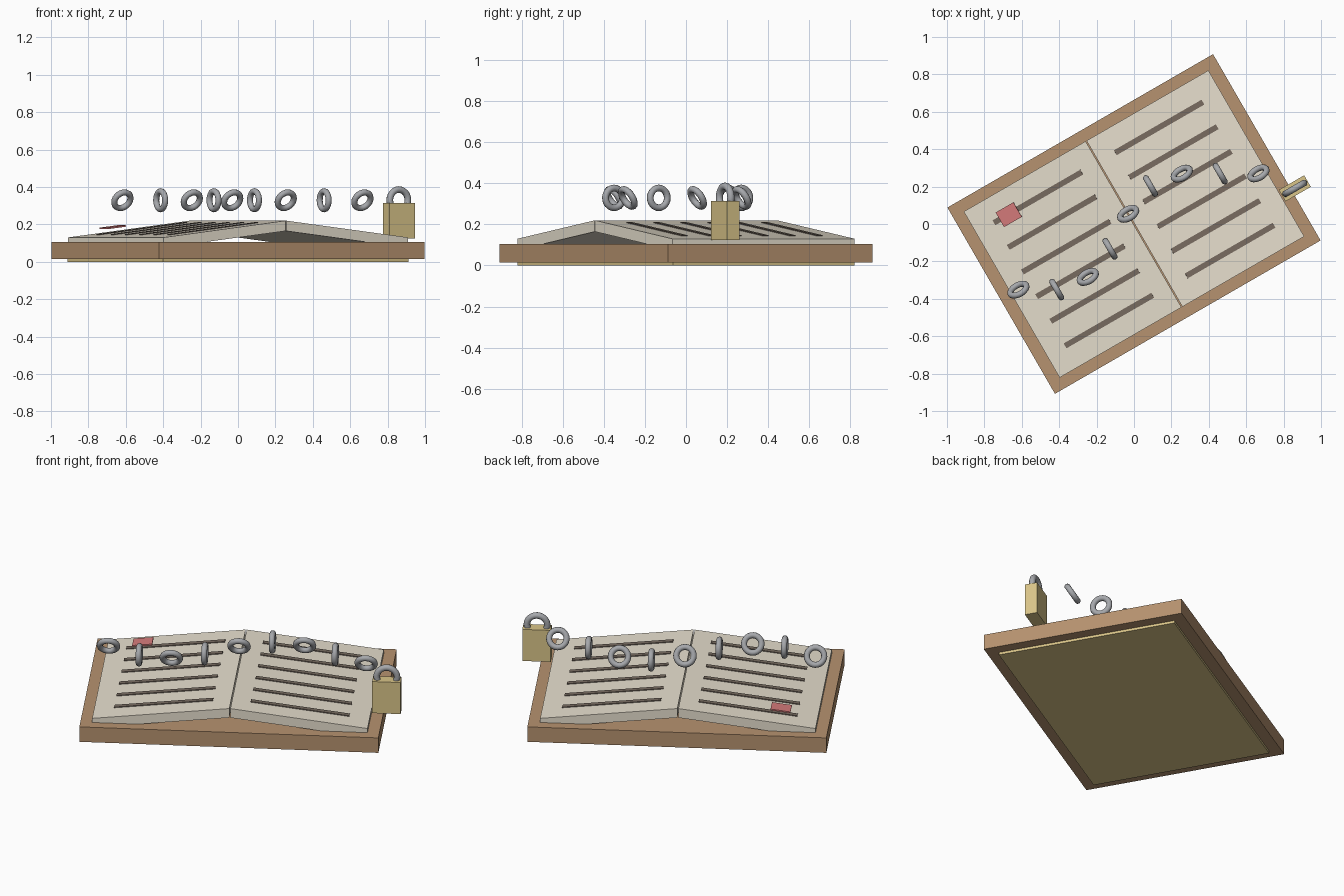
import bpy, bmesh
from math import radians, sin, atan, pi
from mathutils import Matrix

if "Cube" in bpy.data.objects:
    bpy.data.objects.remove(bpy.data.objects["Cube"])

TURN = Matrix.Rotation(radians(30), 4, 'Z')   # whole book is turned on the table
SLOPE = 0.09 / 0.755                          # fall of each page from the spine


def material(name, rgb):
    m = bpy.data.materials.new(name)
    m.diffuse_color = (*rgb, 1)
    m.use_nodes = True
    m.node_tree.nodes["Principled BSDF"].inputs["Base Color"].default_value = m.diffuse_color
    return m


LEATHER = material("leather", (0.47, 0.29, 0.16))
PAPER = material("paper", (0.80, 0.74, 0.62))
INK = material("ink", (0.19, 0.15, 0.12))
RED = material("red", (0.68, 0.20, 0.20))
BRASS = material("brass", (0.70, 0.56, 0.25))
IRON = material("iron", (0.38, 0.39, 0.41))


def finish(ob, name, mat, loc, rot=Matrix()):
    ob.name = name
    ob.data.materials.append(mat)
    ob.matrix_world = TURN @ Matrix.Translation(loc) @ rot
    return ob


def box(name, mat, loc, size, rot=Matrix()):
    bm = bmesh.new()
    bmesh.ops.create_cube(bm, size=1)
    bmesh.ops.scale(bm, vec=size, verts=bm.verts)
    me = bpy.data.meshes.new(name)
    bm.to_mesh(me)
    bm.free()
    ob = bpy.data.objects.new(name, me)
    bpy.context.collection.objects.link(ob)
    return finish(ob, name, mat, loc, rot)


def ring(name, loc, major, minor, rot):
    bpy.ops.mesh.primitive_torus_add(major_radius=major, minor_radius=minor,
                                     major_segments=24, minor_segments=10)
    bpy.ops.object.shade_smooth_by_angle(angle=radians(50))
    return finish(bpy.context.object, name, IRON, loc, rot)


def page_z(u):
    return 0.22 - SLOPE * abs(u)


# cover and the brass plate beneath it
box("cover", LEATHER, (0, 0, 0.06), (1.64, 1.15, 0.09))
box("base_plate", BRASS, (0, 0, 0.01), (1.515, 1.02, 0.02))

for side, s in (("left", -1), ("right", 1)):
    # sloping page block, lifted off the cover at the spine
    page = box(side + "_page", PAPER, (s * 0.379, 0, 0), (0.752, 1.025, 0.055))
    for v in page.data.vertices:
        v.co.z += page_z(v.co.x + s * 0.379) - 0.0275
    # lines of writing
    tilt = Matrix.Rotation(s * atan(SLOPE), 4, 'Y')
    for i in range(6):
        box(f"{side}_line_{i + 1}", INK, (s * 0.374, 0.38 - i * 0.152, page_z(0.374)),
            (0.545, 0.03, 0.009), tilt)

# red marker hovering over the left page
box("page_marker", RED, (-0.555, 0.378, 0.185), (0.11, 0.09, 0.008),
    Matrix.Rotation(-atan(SLOPE), 4, 'Y'))

# wavy chain of alternating links
for i in range(9):
    rot = Matrix.Rotation(pi / 2, 4, 'Y') if i % 2 else Matrix.Rotation(radians(-60), 4, 'X')
    ring(f"chain_link_{i + 1}", (-0.711 + 0.1778 * i, 0.005 - 0.13 * sin(0.9 * i), 0.329),
         0.048, 0.0165, rot)

# padlock at the free end
box("padlock_body", BRASS, (0.84, -0.265, 0.22), (0.156, 0.071, 0.19))
ring("padlock_shackle", (0.84, -0.265, 0.33), 0.056, 0.018, Matrix.Rotation(pi / 2, 4, 'X'))
